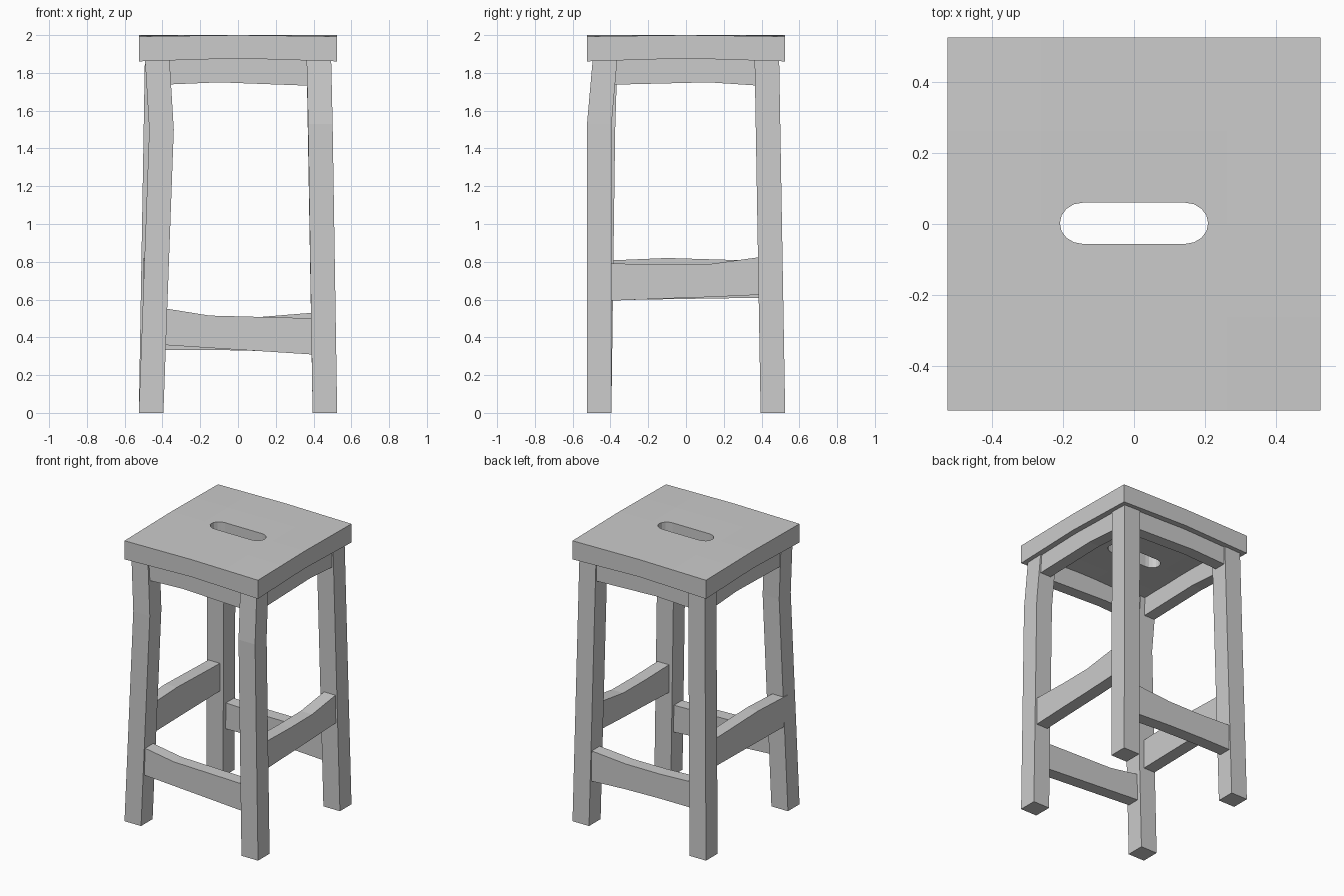
import bpy, bmesh, math

if "Cube" in bpy.data.objects:
    bpy.data.objects.remove(bpy.data.objects["Cube"])


def loft(name, rings):
    """Skin a list of equal-sized closed rings and cap both ends."""
    bm = bmesh.new()
    loops = [[bm.verts.new(p) for p in r] for r in rings]
    n = len(loops[0])
    for a, b in zip(loops, loops[1:]):
        for i in range(n):
            j = (i + 1) % n
            bm.faces.new((a[i], a[j], b[j], b[i]))
    bm.faces.new(loops[0])
    bm.faces.new(loops[-1])
    bmesh.ops.recalc_face_normals(bm, faces=bm.faces)
    me = bpy.data.meshes.new(name)
    bm.to_mesh(me)
    bm.free()
    ob = bpy.data.objects.new(name, me)
    bpy.context.collection.objects.link(ob)
    return ob


def leg(name, centres):
    h = 0.065
    loft(name, [[(x - h, y - h, z), (x + h, y - h, z), (x + h, y + h, z), (x - h, y + h, z)]
                for x, y, z in centres])


def rail(name, axis, side, outer, thick, stations):
    """Rail along an axis; stations are (position, bottom z, top z)."""
    a, b = side * outer, side * (outer - thick)
    rings = []
    for t, lo, hi in stations:
        ring = [(a, lo), (b, lo), (b, hi), (a, hi)]
        rings.append([(t, d, z) if axis == 'x' else (d, t, z) for d, z in ring])
    loft(name, rings)


# Legs, two of them slightly bent near the top
B, T = 0.46, 0.428
leg("front_left_leg", [(-B, -B, 0), (-0.405, -0.44, 1.5), (-T, -T, 1.88)])
leg("front_right_leg", [(B, -B, 0), (0.436, -0.459, 1.53), (T, -T, 1.88)])
leg("back_left_leg", [(-B, B, 0), (-T, T, 1.88)])
leg("back_right_leg", [(B, B, 0), (T, T, 1.88)])

# Aprons under the seat
for label, axis, side in (("front", 'x', -1), ("back", 'x', 1), ("left", 'y', -1), ("right", 'y', 1)):
    mid = -0.1 if axis == 'x' else 0.12
    rail(label + "_apron", axis, side, 0.483, 0.085,
         [(-0.41, 1.737, 1.88), (mid, 1.75, 1.885), (0.41, 1.731, 1.88)])

# Low stretchers front and back, higher ones at the sides
rail("front_stretcher", 'x', -1, 0.507, 0.09,
     [(-0.43, 0.362, 0.56), (-0.15, 0.344, 0.515), (0.12, 0.327, 0.508), (0.43, 0.307, 0.50)])
rail("back_stretcher", 'x', 1, 0.507, 0.09,
     [(-0.43, 0.334, 0.52), (-0.15, 0.334, 0.508), (0.12, 0.328, 0.508), (0.43, 0.312, 0.533)])
rail("right_stretcher", 'y', 1, 0.50, 0.09,
     [(-0.43, 0.593, 0.792), (-0.12, 0.605, 0.785), (0.12, 0.613, 0.787), (0.43, 0.627, 0.83)])
rail("left_stretcher", 'y', -1, 0.50, 0.09,
     [(-0.43, 0.596, 0.806), (-0.1, 0.602, 0.82), (0.3, 0.608, 0.808), (0.43, 0.61, 0.806)])

# Seat slab with gently warped edges
seat = loft("seat", [[(x, y, z) for x, y in ((-0.525, -0.525), (0.525, -0.525), (0.525, 0.525), (-0.525, 0.525))]
                     for z in (1.861, 1.993)])
bm = bmesh.new()
bm.from_mesh(seat.data)
bmesh.ops.subdivide_edges(bm, edges=[e for e in bm.edges if abs(e.verts[0].co.z - e.verts[1].co.z) < 0.01],
                          cuts=3, use_grid_fill=True)
for v in bm.verts:
    rise = 1 - (abs(v.co.x) + abs(v.co.y)) / 1.05
    edge = max(0, rise)
    v.co.z += (0.007 if v.co.z > 1.93 else 0.016) * min(1, edge * 2)
bm.to_mesh(seat.data)
bm.free()

# Rounded hand slot cut through the seat
outline = []
for i in range(9):
    t = -math.pi / 2 + math.pi * i / 8
    outline.append((0.145 + 0.064 * math.cos(t), 0.002 + 0.058 * math.sin(t)))
outline += [(-x, 0.004 - y) for x, y in outline]
cutter = loft("slot_cutter", [[(x, y, z) for x, y in outline] for z in (1.7, 2.2)])
mod = seat.modifiers.new("slot", 'BOOLEAN')
mod.operation = 'DIFFERENCE'
mod.solver = 'EXACT'
mod.object = cutter
bpy.context.view_layer.objects.active = seat
bpy.ops.object.modifier_apply(modifier=mod.name)
bpy.data.objects.remove(cutter)
